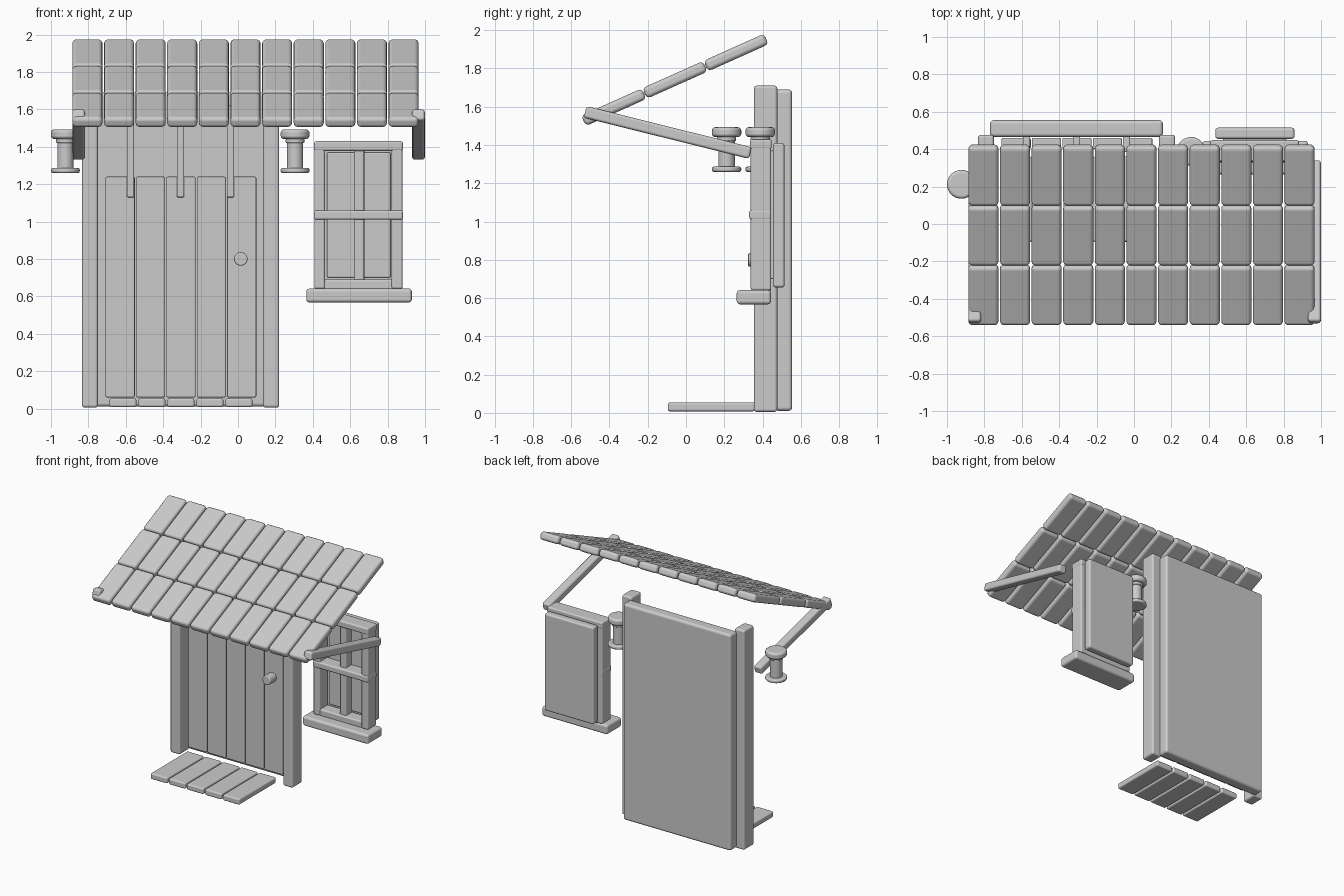
import bpy
import math

if "Cube" in bpy.data.objects:
    bpy.data.objects.remove(bpy.data.objects["Cube"], do_unlink=True)

clay = bpy.data.materials.new("plain_grey")
clay.use_nodes = True
GREY = (0.6, 0.6, 0.6, 1)
clay.diffuse_color = GREY
clay.node_tree.nodes["Principled BSDF"].inputs["Base Color"].default_value = GREY


def finish(obj, name, bevel):
    """Name, colour and softly round the edges of a part."""
    obj.name = obj.data.name = name
    obj.data.materials.append(clay)
    mod = obj.modifiers.new("soft_edges", "BEVEL")
    mod.width = bevel
    mod.segments = 3
    mod.limit_method = "ANGLE"
    mod.angle_limit = math.radians(50)
    mod.harden_normals = True
    obj.data.shade_smooth()
    return obj


def board(name, x, y, z, bevel=0.012):
    """Box given by its (low, high) range on each axis."""
    bpy.ops.mesh.primitive_cube_add(size=1)
    obj = bpy.context.object
    ranges = (x, y, z)
    for v in obj.data.vertices:
        v.co = [lo + (c + 0.5) * (hi - lo) for c, (lo, hi) in zip(v.co, ranges)]
    return finish(obj, name, bevel)


def tilted(name, centre, size, angle, bevel):
    """Box centred on a point and tilted about the x axis."""
    obj = board(name, *[(-s / 2, s / 2) for s in size], bevel)
    obj.location = centre
    obj.rotation_euler.x = angle
    return obj


def disc(name, x, y, z, radius, depth, bevel=0.01, turn=0):
    bpy.ops.mesh.primitive_cylinder_add(vertices=32, radius=radius, depth=depth,
                                        location=(x, y, z), rotation=(turn, 0, 0))
    return finish(bpy.context.object, name, bevel)


# Roof: three rows of long shingles on one slope
slope = math.radians(24.1)
tile = 0.35
for row in (-1, 0, 1):
    for col in range(11):
        centre = (-0.805 + 0.169 * col,
                  -0.058 + row * tile * math.cos(slope),
                  1.74 + row * tile * math.sin(slope))
        tilted("roof_shingle", centre, (0.161, tile - 0.003, 0.06), slope, 0.022)

# Roof braces
for name, x in (("right_brace", -0.852), ("left_brace", 0.965)):
    tilted(name, (x, -0.095, 1.465), (0.068, 0.89, 0.062), math.radians(-14), 0.015)

# Door: back slab, posts, planks, upper battens and knob
board("door_slab", (-0.77, 0.155), (0.465, 0.555), (0.01, 1.69), 0.02)
board("right_post", (-0.834, -0.749), (0.355, 0.477), (0.005, 1.71), 0.015)
board("left_post", (0.134, 0.22), (0.355, 0.477), (0.005, 1.71), 0.015)
for i in range(5):
    mid = -0.63 + 0.1625 * i
    board("door_plank", (mid - 0.078, mid + 0.078), (0.4, 0.46), (0.06, 1.24), 0.008)
for mid in (-0.575, -0.307, -0.04):
    board("door_batten", (mid - 0.019, mid + 0.019), (0.385, 0.47), (1.13, 1.62), 0.006)
disc("door_knob", 0.015, 0.365, 0.8, 0.036, 0.08, 0.008, math.pi / 2)

# Doorstep planks
for i in range(5):
    mid = -0.615 + 0.155 * i
    board("step_plank", (mid - 0.072, mid + 0.072), (-0.095, 0.36), (0.008, 0.055))

# Window: back panel, panes, frame, bars and sill
board("window_back", (0.435, 0.858), (0.455, 0.515), (0.655, 1.41), 0.015)
board("window_pane", (0.475, 0.815), (0.43, 0.465), (0.7, 1.37), 0.008)
board("window_stile", (0.408, 0.465), (0.338, 0.445), (0.64, 1.4))
board("window_stile", (0.82, 0.88), (0.338, 0.445), (0.64, 1.4))
board("window_top_rail", (0.406, 0.882), (0.335, 0.448), (1.378, 1.43))
board("window_bottom_rail", (0.45, 0.835), (0.345, 0.445), (0.635, 0.69))
board("window_mullion", (0.62, 0.675), (0.36, 0.445), (0.66, 1.4))
board("window_cross_bar", (0.406, 0.882), (0.33, 0.445), (1.01, 1.06))
board("window_sill", (0.365, 0.93), (0.265, 0.445), (0.567, 0.642), 0.018)

# Lanterns
for side, x, y in (("right", -0.923, 0.212), ("left", 0.305, 0.388)):
    disc(side + "_lantern_base", x, y, 1.273, 0.077, 0.027)
    disc(side + "_lantern_body", x, y, 1.36, 0.043, 0.17, 0.004)
    disc(side + "_lantern_collar", x, y, 1.432, 0.05, 0.024, 0.006)
    disc(side + "_lantern_cap", x, y, 1.467, 0.077, 0.052, 0.018)
